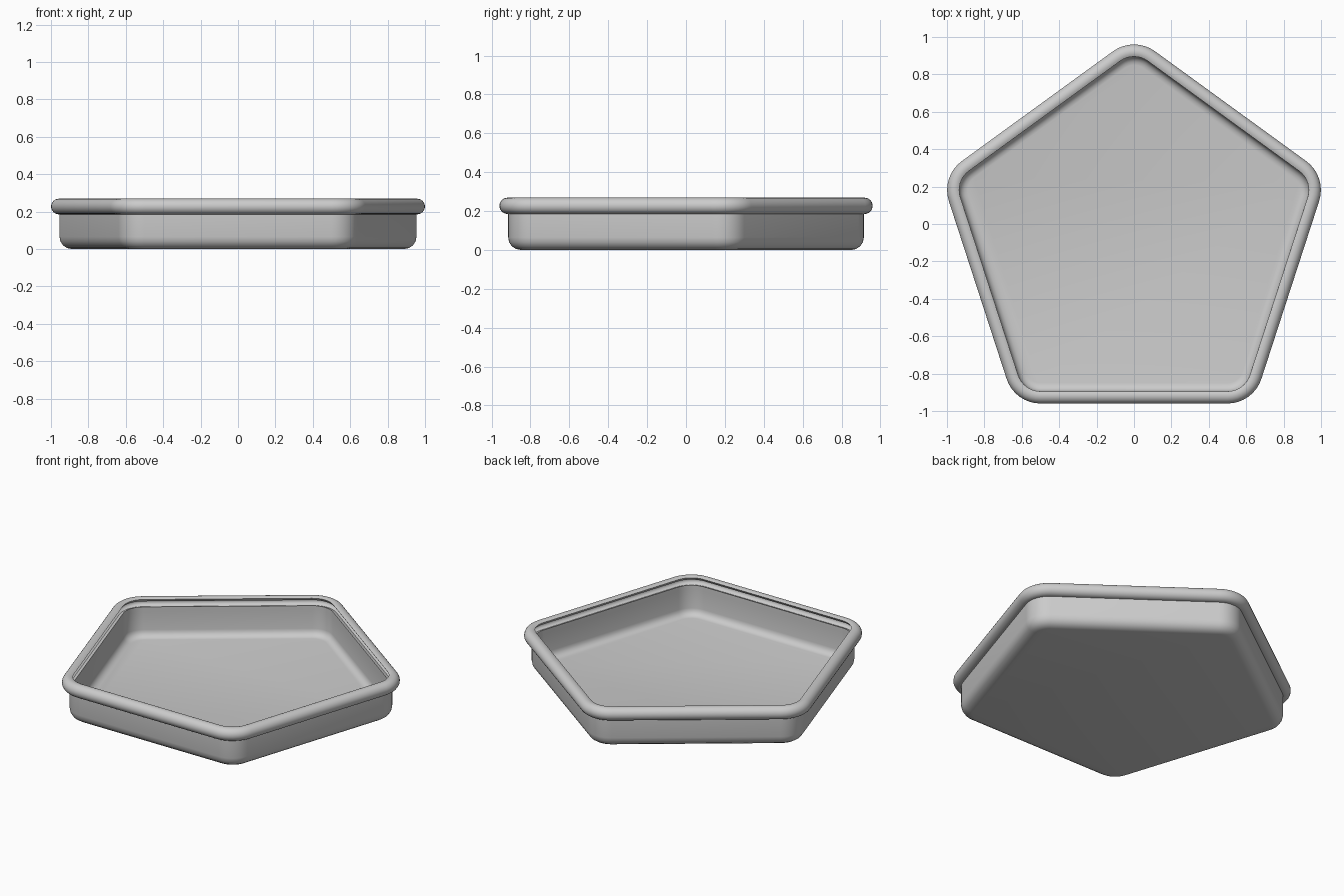
import bpy, bmesh
from math import sin, cos, radians, pi

if "Cube" in bpy.data.objects:
    bpy.data.objects.remove(bpy.data.objects["Cube"])

RC, R, CY = 0.85, 0.191, -0.081   # corner-centre radius, outer corner radius, y shift
SEG = 8                            # facets per rounded corner


def arc(cx, cz, r, a0, a1, n):
    return [(cx + r * cos(radians(a0 + (a1 - a0) * i / n)),
             cz + r * sin(radians(a0 + (a1 - a0) * i / n))) for i in range(n + 1)]


def pentagon_ring(bm, inset, z):
    """Rounded pentagon inset from the outermost outline."""
    verts = []
    for k in range(5):
        a = pi / 2 + k * 2 * pi / 5
        for i in range(SEG + 1):
            b = a + radians(-36 + 72 * i / SEG)
            verts.append(bm.verts.new((RC * cos(a) + (R - inset) * cos(b),
                                       CY + RC * sin(a) + (R - inset) * sin(b), z)))
    return verts


# Wall section as (inset, z): underside, outer wall, rolled rim, inner wall, floor
profile = arc(0.110, 0.065, 0.065, 270, 180, 4)            # outer bottom fillet
profile += [(0.045, 0.1855)]
profile += arc(0.042, 0.227, 0.042, 270, 57, 14)           # outside of the rolled rim
profile += arc(0.042, 0.227, 0.022, 57, 270, 8)            # inside of the roll
profile += [(0.058, 0.212), (0.065, 0.214), (0.065, 0.185)]  # groove lip
profile += arc(0.110, 0.065, 0.045, 180, 270, 4)           # inner floor fillet

bm = bmesh.new()
rings = [pentagon_ring(bm, d, z) for d, z in profile]
for lo, hi in zip(rings, rings[1:]):
    n = len(lo)
    for i in range(n):
        j = (i + 1) % n
        bm.faces.new((lo[i], lo[j], hi[j], hi[i]))
bm.faces.new(rings[0][::-1])   # underside
bm.faces.new(rings[-1])        # floor
bmesh.ops.recalc_face_normals(bm, faces=bm.faces)

mesh = bpy.data.meshes.new("pentagon_tray")
bm.to_mesh(mesh)
bm.free()
tray = bpy.data.objects.new("pentagon_tray", mesh)
bpy.context.collection.objects.link(tray)
bpy.context.view_layer.objects.active = tray
tray.select_set(True)
bpy.ops.object.shade_smooth_by_angle(angle=radians(35))
